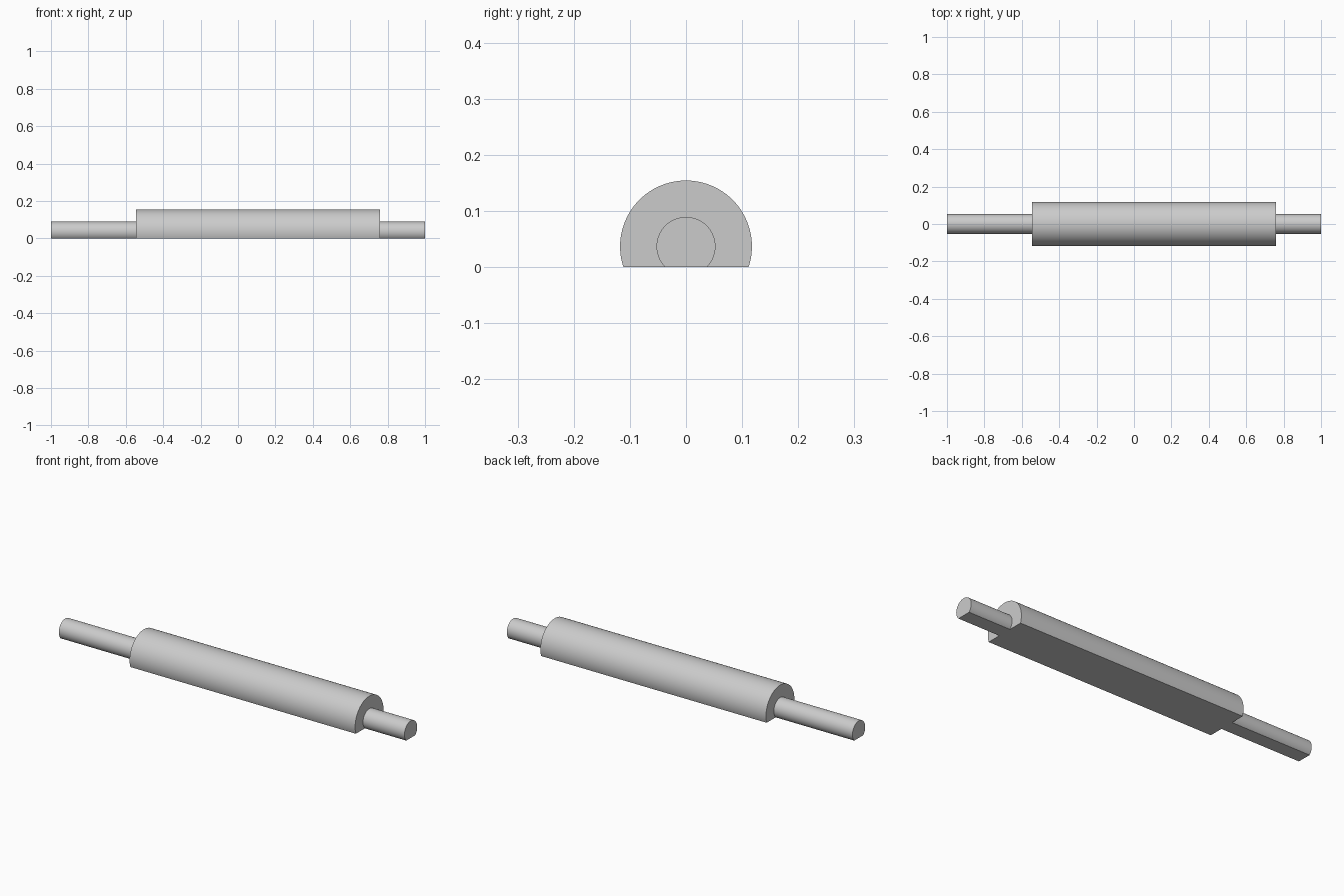
import bpy, bmesh, math
from mathutils import Vector

if "Cube" in bpy.data.objects:
    bpy.data.objects.remove(bpy.data.objects["Cube"], do_unlink=True)

# Plain grey metal
grey = bpy.data.materials.new("grey_metal")
grey.use_nodes = True
colour = (0.6, 0.6, 0.6, 1)
grey.diffuse_color = colour
grey.node_tree.nodes["Principled BSDF"].inputs["Base Color"].default_value = colour

AXIS_Z, BODY_R, PIN_R = 0.037, 0.1175, 0.0525
BODY_LEFT, BODY_RIGHT = -0.545, 0.76

# Stepped half profile: (position along the axis, radius)
profile = [(-1, 0), (-1, PIN_R), (BODY_LEFT, PIN_R), (BODY_LEFT, BODY_R),
           (BODY_RIGHT, BODY_R), (BODY_RIGHT, PIN_R), (1, PIN_R), (1, 0)]

# Turn the profile around the long axis
bm = bmesh.new()
verts = [bm.verts.new((x, 0, AXIS_Z + r)) for x, r in profile]
edges = [bm.edges.new(pair) for pair in zip(verts, verts[1:])]
bmesh.ops.spin(bm, geom=verts + edges, cent=Vector((0, 0, AXIS_Z)), axis=Vector((1, 0, 0)),
               angle=math.tau, steps=96, use_merge=True)
bmesh.ops.remove_doubles(bm, verts=bm.verts, dist=1e-5)

# Cut the flat underside and close it
cut = bmesh.ops.bisect_plane(bm, geom=bm.verts[:] + bm.edges[:] + bm.faces[:],
                             plane_co=(0, 0, 0), plane_no=(0, 0, 1), clear_inner=True)
rim = [e for e in bm.edges if e.is_boundary]
bmesh.ops.edgeloop_fill(bm, edges=rim)
bmesh.ops.recalc_face_normals(bm, faces=bm.faces)

mesh = bpy.data.meshes.new("stepped_shaft")
bm.to_mesh(mesh)
bm.free()
mesh.materials.append(grey)
shaft = bpy.data.objects.new("stepped_shaft", mesh)
bpy.context.collection.objects.link(shaft)

bpy.ops.object.select_all(action="DESELECT")
shaft.select_set(True)
bpy.context.view_layer.objects.active = shaft
bpy.ops.object.shade_smooth_by_angle(angle=math.radians(30))
